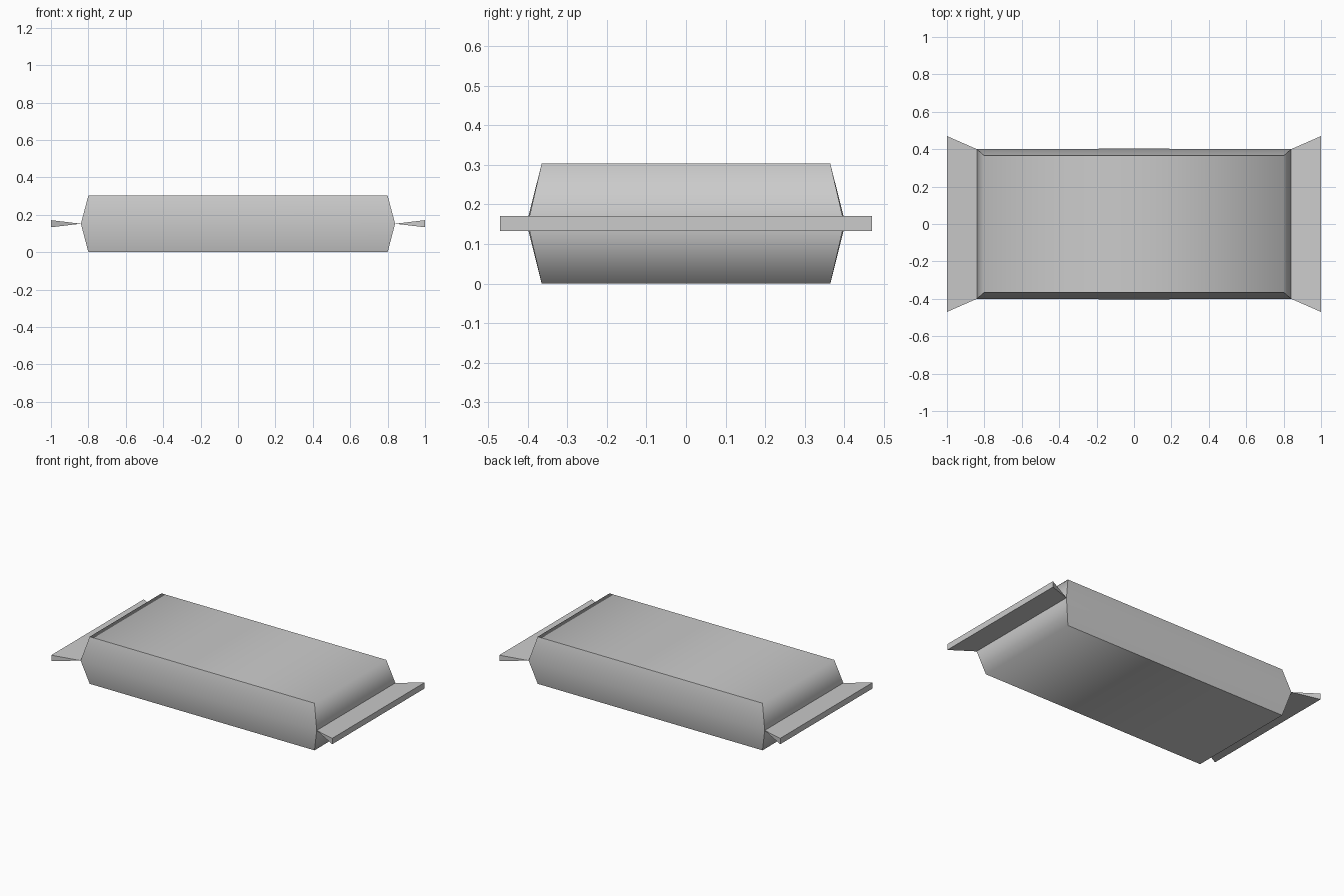
import bpy
import bmesh

cube = bpy.data.objects.get("Cube")
if cube:
    bpy.data.objects.remove(cube, do_unlink=True)

MID, TOP = 0.152, 0.303

grey = bpy.data.materials.new("wrapper_grey")
grey.use_nodes = True
colour = (0.6, 0.6, 0.6, 1)
grey.diffuse_color = colour
grey.node_tree.nodes["Principled BSDF"].inputs["Base Color"].default_value = colour


def finish(bm, name):
    bmesh.ops.recalc_face_normals(bm, faces=bm.faces)
    mesh = bpy.data.meshes.new(name)
    bm.to_mesh(mesh)
    bm.free()
    mesh.materials.append(grey)
    obj = bpy.data.objects.new(name, mesh)
    bpy.context.collection.objects.link(obj)
    return obj


# Pillow body: three stacked outlines, widest at the middle seam
bm = bmesh.new()


def outline(x, y, bulge, z):
    points = [(-x, -y), (0, -y - bulge), (x, -y), (x, y), (0, y + bulge), (-x, y)]
    return [bm.verts.new((px, py, z)) for px, py in points]


bottom = outline(0.80, 0.365, 0, 0)
seam = outline(0.84, 0.40, 0.003, MID)
top = outline(0.80, 0.365, 0, TOP)
for low, high in ((bottom, seam), (seam, top)):
    for i in range(6):
        j = (i + 1) % 6
        bm.faces.new((low[i], low[j], high[j], high[i]))
for ring in (bottom, top):
    bm.faces.new((ring[0], ring[1], ring[4], ring[5]))
    bm.faces.new((ring[1], ring[2], ring[3], ring[4]))

# Smooth skin, creased around the two long sides
bm.normal_update()
bmesh.ops.recalc_face_normals(bm, faces=bm.faces)
for face in bm.faces:
    face.smooth = True
for edge in bm.edges:
    sides = [abs(f.normal.y) > 0.5 for f in edge.link_faces]
    edge.smooth = sides[0] == sides[1]
finish(bm, "wrapper_body")

# Flared end flaps: wedges that open outward from the seam
for side, name in ((-1, "right_end_flap"), (1, "left_end_flap")):
    bm = bmesh.new()
    inner = [bm.verts.new((side * 0.84, y, MID)) for y in (-0.40, 0.40)]
    low = [bm.verts.new((side, y, MID - 0.019)) for y in (-0.47, 0.47)]
    high = [bm.verts.new((side, y, MID + 0.019)) for y in (-0.47, 0.47)]
    for a, b in ((inner, low), (low, high), (high, inner)):
        bm.faces.new((a[0], a[1], b[1], b[0]))
    for k in (0, 1):
        bm.faces.new((inner[k], low[k], high[k]))
    finish(bm, name)
